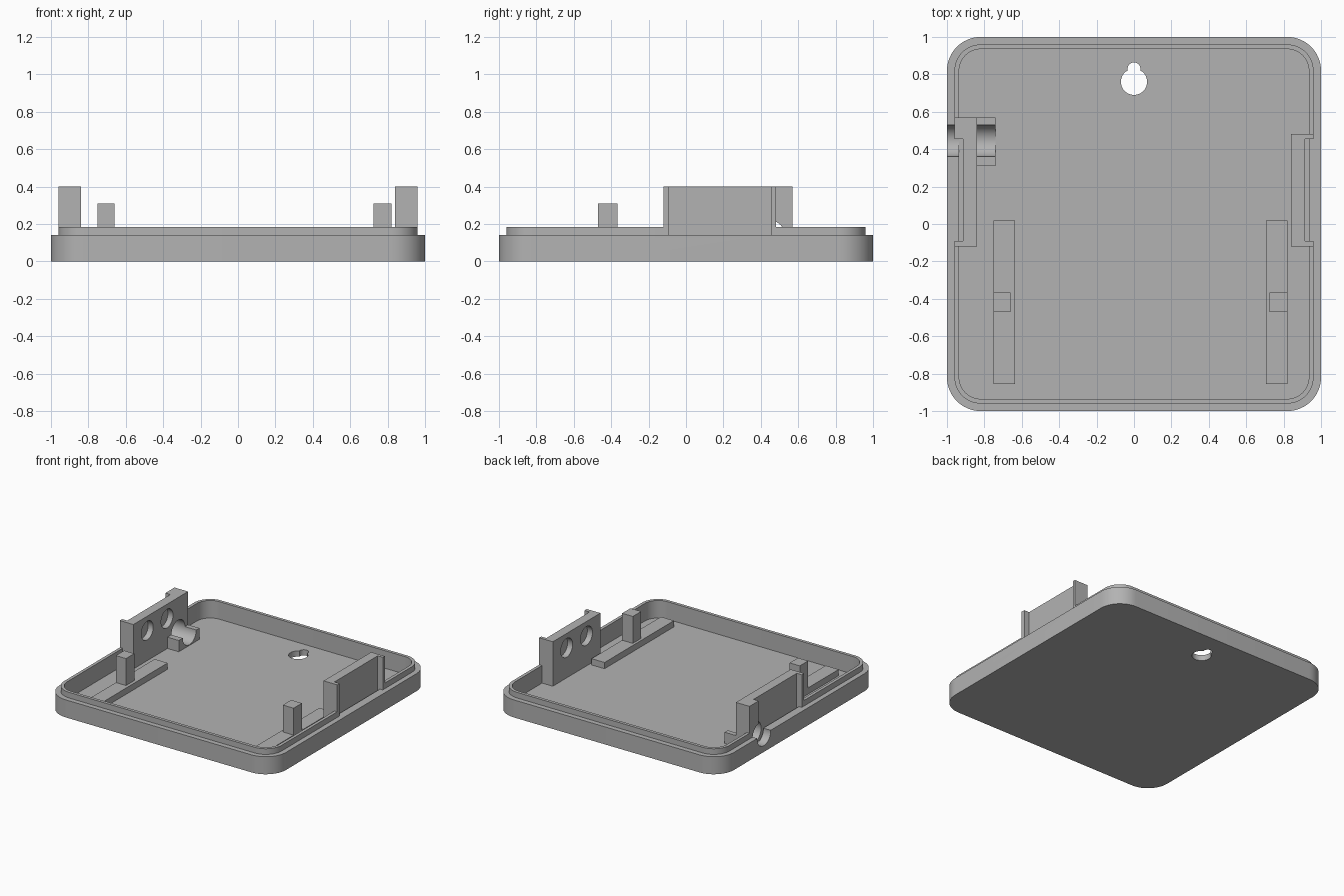
import bpy, bmesh, math
from mathutils import Matrix, Vector

cube = bpy.data.objects.get("Cube")
if cube:
    bpy.data.objects.remove(cube, do_unlink=True)

GREY = (0.45, 0.45, 0.45, 1)
grey = bpy.data.materials.new("grey plastic")
grey.use_nodes = True
grey.diffuse_color = GREY
grey.node_tree.nodes["Principled BSDF"].inputs["Base Color"].default_value = GREY

FLOOR, RIM, LIP, TOP = 0.045, 0.14, 0.185, 0.40


def finish(name, bm):
    bmesh.ops.recalc_face_normals(bm, faces=bm.faces)
    mesh = bpy.data.meshes.new(name)
    bm.to_mesh(mesh)
    bm.free()
    mesh.materials.append(grey)
    ob = bpy.data.objects.new(name, mesh)
    bpy.context.collection.objects.link(ob)
    return ob


def prism(name, outline, z0, z1):
    bm = bmesh.new()
    face = bm.faces.new([bm.verts.new((x, y, z0)) for x, y in outline])
    top = bmesh.ops.extrude_face_region(bm, geom=[face])["geom"]
    bmesh.ops.translate(bm, vec=(0, 0, z1 - z0),
                        verts=[v for v in top if isinstance(v, bmesh.types.BMVert)])
    return finish(name, bm)


def box(name, x0, x1, y0, y1, z0, z1):
    return prism(name, [(x0, y0), (x1, y0), (x1, y1), (x0, y1)], z0, z1)


def cylinder(centre, radius, depth, axis):
    bm = bmesh.new()
    turn = Vector((0, 0, 1)).rotation_difference(Vector(axis)).to_matrix().to_4x4()
    bmesh.ops.create_cone(bm, cap_ends=True, segments=48, radius1=radius, radius2=radius,
                          depth=depth, matrix=Matrix.Translation(centre) @ turn)
    return finish("cutter", bm)


def cut(target, cutter):
    cutter.hide_render = True
    mod = target.modifiers.new("cut", "BOOLEAN")
    mod.operation, mod.solver, mod.object = "DIFFERENCE", "EXACT", cutter
    bpy.context.view_layer.objects.active = target
    bpy.ops.object.modifier_apply(modifier=mod.name)
    bpy.data.objects.remove(cutter, do_unlink=True)


def rounded_square(half, radius, steps=12):
    c = half - radius
    points = []
    for k, (sx, sy) in enumerate([(1, 1), (-1, 1), (-1, -1), (1, -1)]):
        for i in range(steps + 1):
            a = math.pi / 2 * (k + i / steps)
            points.append((sx * c + radius * math.cos(a), sy * c + radius * math.sin(a)))
    return points


# Tray: rounded square shell with a stepped lip
bm = bmesh.new()
rings = []
for half, z in [(1, 0), (1, RIM), (0.96, RIM), (0.96, LIP), (0.935, LIP), (0.935, FLOOR)]:
    rings.append([bm.verts.new((x, y, z)) for x, y in rounded_square(half, half - 0.82)])
for a, b in zip(rings, rings[1:]):
    for i in range(len(a)):
        j = (i + 1) % len(a)
        bm.faces.new((a[i], a[j], b[j], b[i]))
bm.faces.new(rings[0])
bm.faces.new(rings[-1])
tray = finish("tray", bm)

# Keyhole for hanging
cut(tray, cylinder((0, 0.76, 0), 0.07, 0.3, (0, 0, 1)))
cut(tray, cylinder((0, 0.83, 0), 0.034, 0.3, (0, 0, 1)))


# Side plates with end flanges and two blind round pockets facing inwards
def side_plate(name, s, y_end):
    y0, n0, n1 = -0.12, -0.09, 0.455
    outline = [(0.84, y0), (0.96, y0), (0.96, n0), (0.915, n0),
               (0.915, n1), (0.96, n1), (0.96, y_end), (0.84, y_end)]
    plate = prism(name, [(s * x, y) for x, y in outline], FLOOR - 0.01, TOP)
    for y in (0.055, 0.305):
        cut(plate, cylinder((s * 0.84, y, 0.285), 0.075, 0.09, (1, 0, 0)))
    x0, x1 = sorted((s * 0.9, s * 1.1))
    cut(tray, box("cutter", x0, x1, n0, n1, RIM, 0.5))
    return plate


left_plate = side_plate("left_plate", 1, 0.48)
right_plate = side_plate("right_plate", -1, 0.57)

# Cable cradle and the round cable passage through rim and plate
cradle = box("cable_cradle", -0.85, -0.74, 0.31, 0.57, FLOOR - 0.01, 0.135)
for part in (tray, right_plate, cradle):
    cut(part, cylinder((-0.9, 0.445, 0.135), 0.085, 0.4, (1, 0, 0)))

# Support rails with a post on each
for side, x0, x1, p0, p1 in [("right", -0.75, -0.635, -0.75, -0.66),
                             ("left", 0.705, 0.82, 0.725, 0.82)]:
    box(side + "_rail", x0, x1, -0.855, 0.02, FLOOR - 0.01, 0.095)
    box(side + "_post", p0, p1, -0.47, -0.365, 0.08, 0.31)

# Smooth the curved walls, keep edges sharp
bpy.ops.object.select_all(action="DESELECT")
for ob in (tray, left_plate, right_plate, cradle):
    ob.select_set(True)
bpy.context.view_layer.objects.active = tray
bpy.ops.object.shade_smooth_by_angle(angle=math.radians(30))
